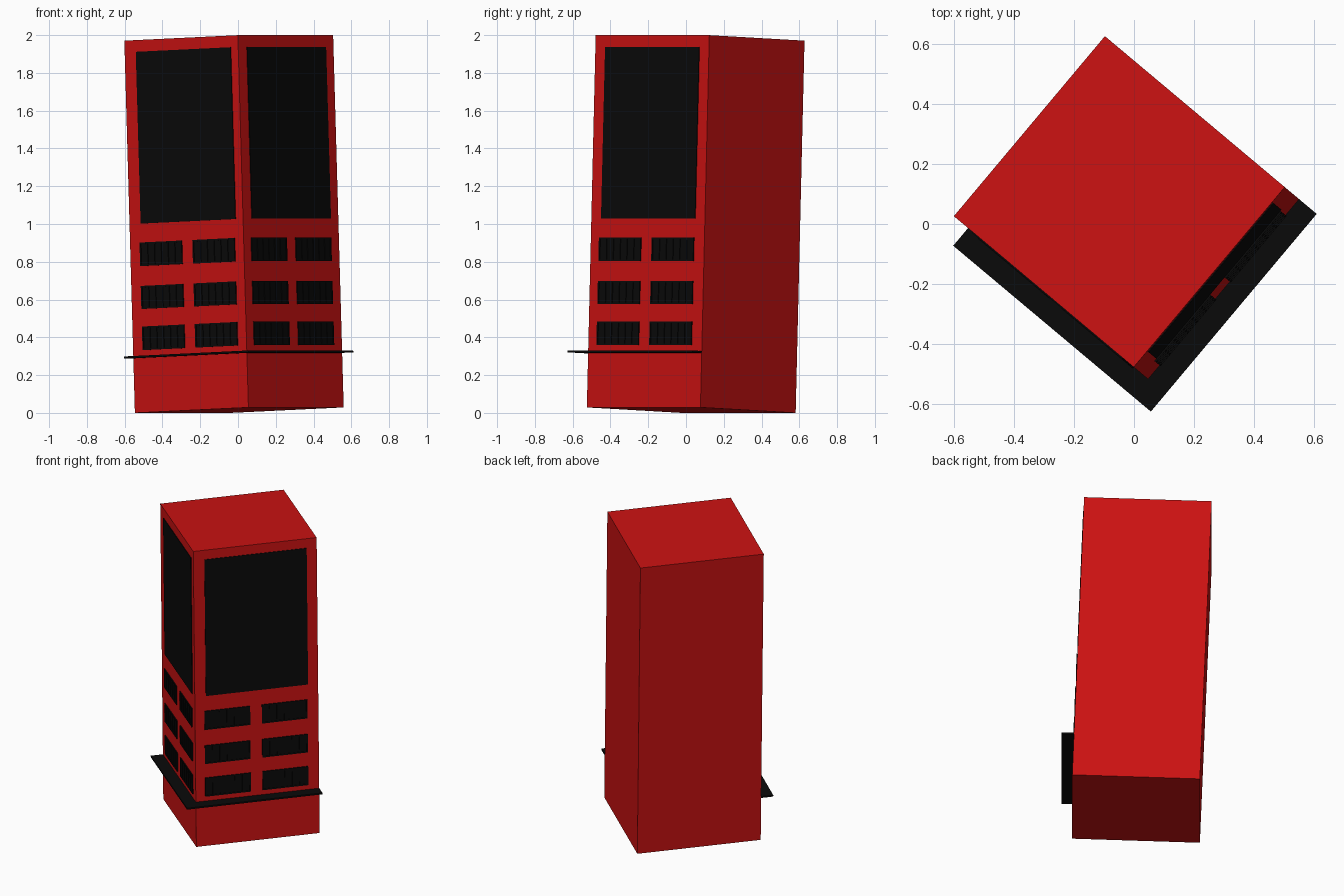
import bpy, math
from mathutils import Matrix

if "Cube" in bpy.data.objects:
    bpy.data.objects.remove(bpy.data.objects["Cube"])

W, H = 0.785, 1.972
# Local frame: origin at the front bottom corner, slightly leaning block
FRAME = (Matrix.Translation((0.055, -0.525, 0.029))
         @ Matrix.Rotation(math.radians(50), 4, 'Z')
         @ Matrix.Rotation(-0.037, 4, 'X'))


def material(name, color):
    m = bpy.data.materials.new(name)
    m.diffuse_color = color
    m.use_nodes = True
    m.node_tree.nodes["Principled BSDF"].inputs["Base Color"].default_value = m.diffuse_color
    return m


RED = material("red_wall", (0.6, 0.006, 0.006, 1))
BLACK = material("black_trim", (0.003, 0.003, 0.003, 1))


def boxes(name, spans, mat):
    """One object made of boxes given as (min corner, max corner)."""
    verts, faces = [], []
    for a, b in spans:
        n = len(verts)
        verts += [(x, y, z) for z in (a[2], b[2])
                  for x, y in ((a[0], a[1]), (b[0], a[1]), (b[0], b[1]), (a[0], b[1]))]
        faces += [tuple(n + i for i in f) for f in
                  ((3, 2, 1, 0), (4, 5, 6, 7), (0, 1, 5, 4),
                   (1, 2, 6, 5), (2, 3, 7, 6), (3, 0, 4, 7))]
    me = bpy.data.meshes.new(name)
    me.from_pydata(verts, [], faces)
    me.materials.append(mat)
    ob = bpy.data.objects.new(name, me)
    ob.matrix_world = FRAME
    bpy.context.collection.objects.link(ob)
    return ob


def on_wall(side, s0, s1, z0, z1, depth):
    """Box lying on a wall, from s0 to s1 along it, standing out by depth."""
    if side == "right":
        return (s0, -depth, z0), (s1, 0.001, z1)
    return (-depth, s0, z0), (0.001, s1, z1)


# Main block
boxes("tower_block", [((0, 0, 0), (W, W, H))], RED)

COLUMNS = ((0.06, 0.35), (0.425, 0.715))
ROWS = ((0.33, 0.455), (0.548, 0.67), (0.775, 0.90))
BAR = 0.008

for side in ("left", "right"):
    # Large upper glazing
    a, b = (0.07, 0.72) if side == "right" else (0.05, 0.705)
    boxes(side + "_large_window", [on_wall(side, a, b, 1.0, 1.91, 0.004)], BLACK)

    # Small windows: pane, frame and vertical bars
    panes, bars = [], []
    for s0, s1 in COLUMNS:
        for z0, z1 in ROWS:
            panes.append(on_wall(side, s0, s1, z0, z1, 0.002))
            for z in (z0, z1 - BAR):
                bars.append(on_wall(side, s0, s1, z, z + BAR, 0.006))
            for i in range(7):
                s = s0 + (s1 - s0 - BAR) * i / 6
                bars.append(on_wall(side, s, s + BAR, z0 + BAR, z1 - BAR, 0.006))
    boxes(side + "_window_panes", panes, BLACK)
    boxes(side + "_window_bars", bars, BLACK)

# Canopy wrapping the front corner
D = 0.077
boxes("left_canopy", [((-D, -D, 0.289), (0.001, W, 0.299))], BLACK)
boxes("right_canopy", [((0.001, -D, 0.289), (W, 0.001, 0.299))], BLACK)
